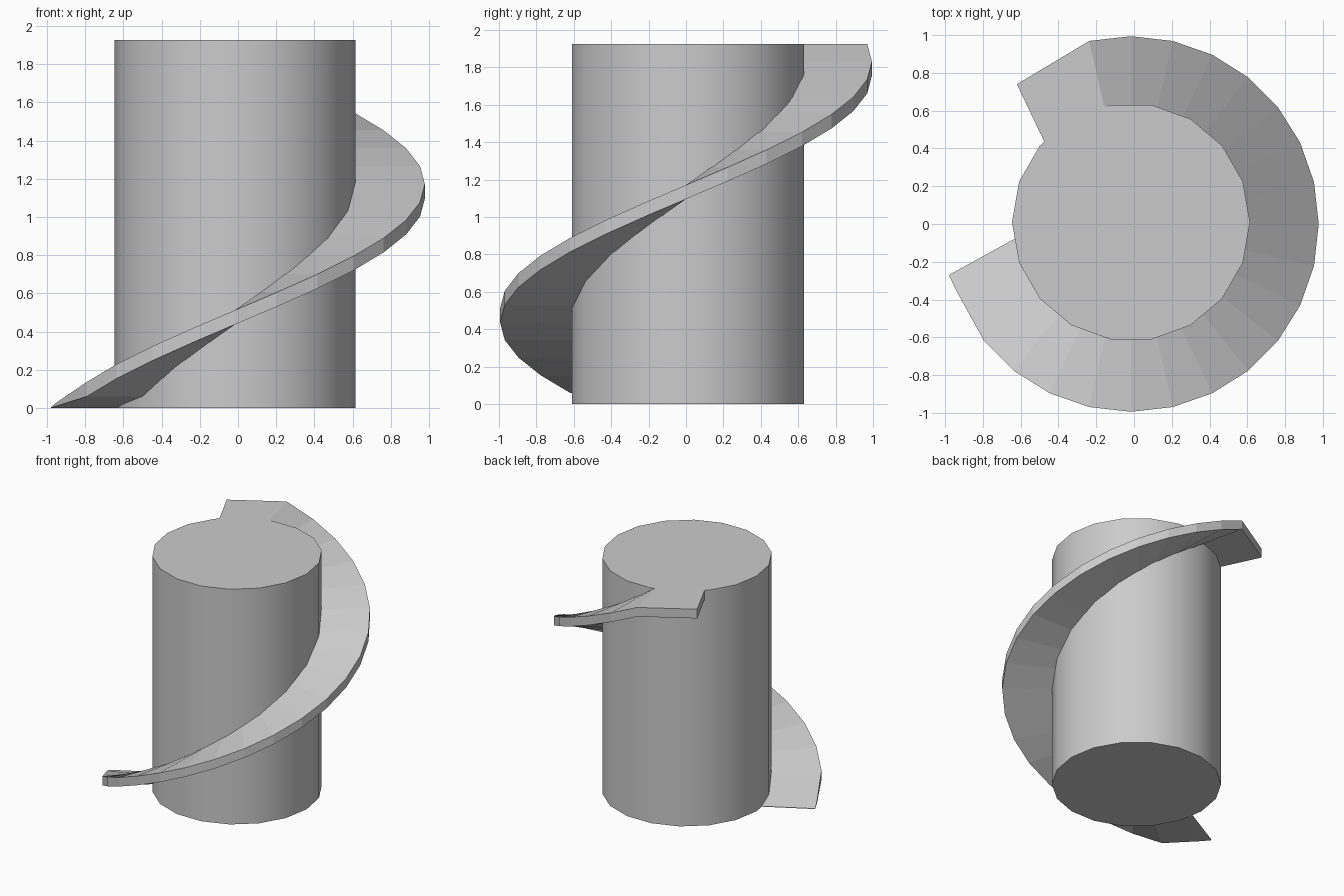
import bpy, bmesh
from math import sin, cos, tau

cube = bpy.data.objects.get("Cube")
if cube:
    bpy.data.objects.remove(cube)

grey = bpy.data.materials.new("light grey")
grey.use_nodes = True
grey.diffuse_color = (0.6, 0.6, 0.6, 1)
grey.node_tree.nodes["Principled BSDF"].inputs["Base Color"].default_value = (0.6, 0.6, 0.6, 1)

CX, HEIGHT = -0.016, 1.925
OUTER, INNER, THICK = 0.994, 0.60, 0.075
STEPS, FIRST, LAST = 28, 17, 36      # sectors per turn, first and last sector line
LOW = 0.135                          # top of the ramp at its first sector line

# Central column
bpy.ops.mesh.primitive_cylinder_add(vertices=18, radius=0.63, depth=HEIGHT,
                                    location=(CX, 0.01, HEIGHT / 2), rotation=(0, 0, tau / 4))
column = bpy.context.object
column.name = "column"
column.data.materials.append(grey)
bpy.ops.object.shade_smooth_by_angle()


def section(bm, outer, inner, top, bottom):
    """One four-cornered cross-section of the ramp."""
    return [bm.verts.new((*p, z)) for p, z in
            ((outer, top), (inner, top), (inner, bottom), (outer, bottom))]


# Spiral ramp: tapered toe, helical sectors, then a flat landing
bm = bmesh.new()
rings = [section(bm, (-0.98, -0.27), (-0.59, -0.055), 0.004, 0),
         section(bm, (-0.945, -0.345), (-0.57, -0.14), 0.032, 0.012)]
for k in range(FIRST, LAST + 1):
    a = tau * k / STEPS
    top = LOW + (HEIGHT - LOW) * (k - FIRST) / (LAST - FIRST)
    rings.append(section(bm, (CX + OUTER * cos(a), OUTER * sin(a)),
                         (CX + INNER * cos(a), INNER * sin(a)), top, top - THICK))
rings.append(section(bm, (-0.62, 0.74), (-0.455, 0.395), HEIGHT, HEIGHT - THICK))

for r, s in zip(rings, rings[1:]):
    for i in range(4):
        j = (i + 1) % 4
        bm.faces.new((r[i], r[j], s[j], s[i]))
bm.faces.new(rings[0])
bm.faces.new(rings[-1])
bmesh.ops.recalc_face_normals(bm, faces=bm.faces)
mesh = bpy.data.meshes.new("spiral_ramp")
bm.to_mesh(mesh)
bm.free()
mesh.materials.append(grey)
ramp = bpy.data.objects.new("spiral_ramp", mesh)
bpy.context.collection.objects.link(ramp)
